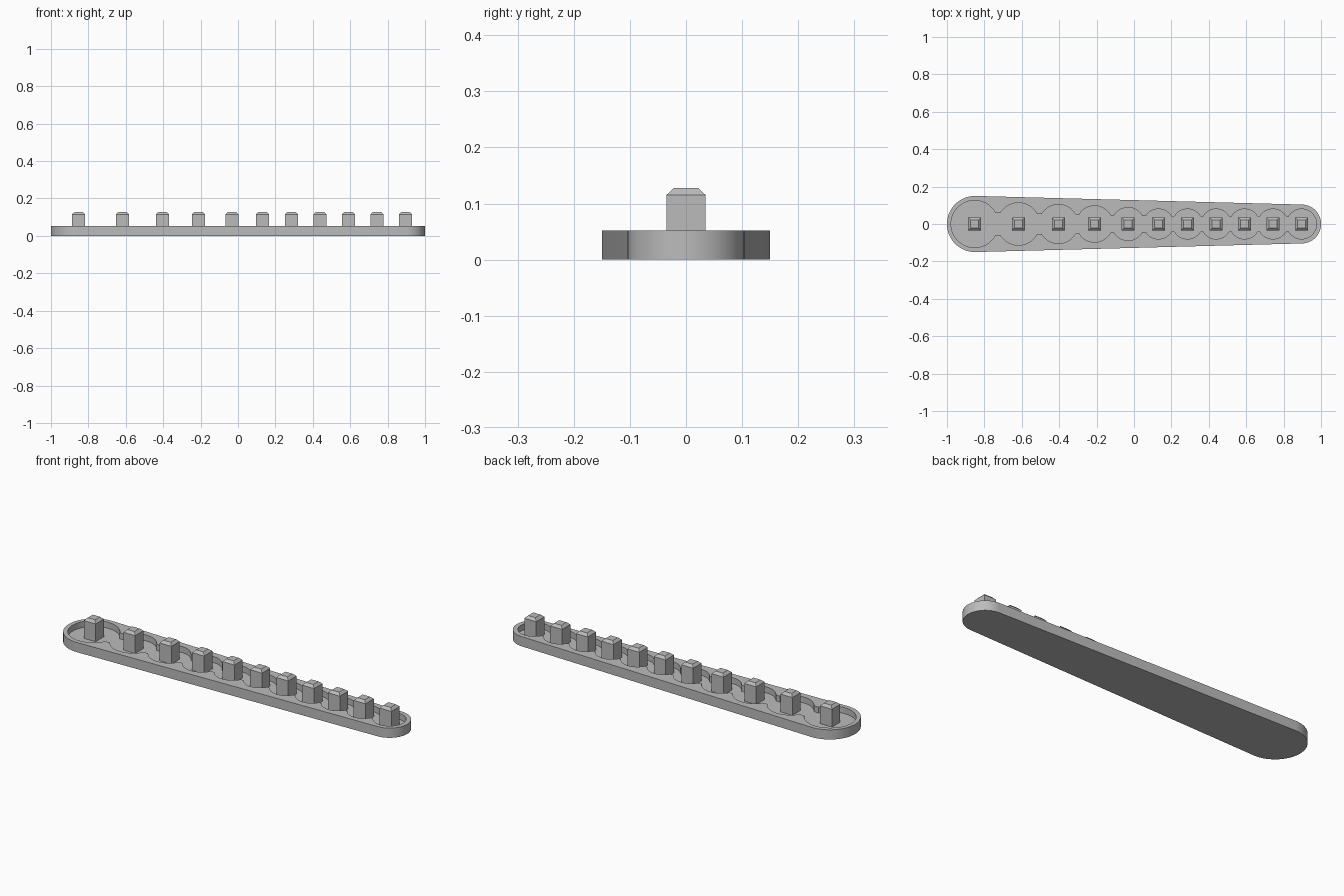
import bpy, bmesh
from math import sin, cos, asin, acos, pi

cube = bpy.data.objects.get("Cube")
if cube:
    bpy.data.objects.remove(cube, do_unlink=True)

BASE_TOP, FLOOR = 0.052, 0.02
PEG_SHOULDER, PEG_TOP, PEG_HALF, PEG_TIP = 0.115, 0.128, 0.035, 0.0215
peg_x = [-0.852, -0.618, -0.404, -0.211, -0.032, 0.131, 0.286, 0.439, 0.591, 0.743, 0.896]
pocket_r = [0.126, 0.113, 0.104, 0.097, 0.088, 0.08, 0.08, 0.08, 0.08, 0.08, 0.08]

grey = bpy.data.materials.new("plain grey")
grey.use_nodes = True
colour = (0.5, 0.5, 0.5, 1)
grey.diffuse_color = colour
grey.node_tree.nodes["Principled BSDF"].inputs["Base Color"].default_value = colour


def make_object(name, bm):
    bmesh.ops.recalc_face_normals(bm, faces=bm.faces)
    mesh = bpy.data.meshes.new(name)
    bm.to_mesh(mesh)
    bm.free()
    mesh.materials.append(grey)
    obj = bpy.data.objects.new(name, mesh)
    bpy.context.collection.objects.link(obj)
    return obj


def prism(name, outline, z0, z1):
    bm = bmesh.new()
    face = bm.faces.new([bm.verts.new((x, y, z0)) for x, y in outline])
    new = bmesh.ops.extrude_face_region(bm, geom=[face])["geom"]
    for v in new:
        if isinstance(v, bmesh.types.BMVert):
            v.co.z = z1
    return make_object(name, bm)


def arc(cx, r, a0, a1, steps):
    angles = [a0 + (a1 - a0) * i / steps for i in range(steps + 1)]
    return [(cx + r * cos(a), r * sin(a)) for a in angles]


# Tapered tray: two round ends joined by their tangents
big, small = 0.15, 0.104
left, right = -1 + big, 1 - small
tangent = acos((small - big) / (right - left))
tangent = pi - tangent
outline = arc(right, small, -tangent, tangent, 40) + arc(left, big, tangent, 2 * pi - tangent, 40)
outline = [(x, y) for x, y in outline]
tray = prism("tray", outline, 0, BASE_TOP)

# Pocket outline: circles linked by narrow flat-sided channels
upper = []
last = len(peg_x) - 1
for i, (x, r) in enumerate(zip(peg_x, pocket_r)):
    start, end = pi, 0
    if i > 0:
        start = pi - asin((pocket_r[i - 1] + r) / 4 / r)
    if i < last:
        end = asin((r + pocket_r[i + 1]) / 4 / r)
    upper += arc(x, r, start, end, 24)
lower = [(x, -y) for x, y in reversed(upper[1:-1])]
cutter = prism("pocket_cutter", upper + lower, FLOOR, BASE_TOP + 0.05)
cutter.hide_render = True
cutter.hide_set(True)

cut = tray.modifiers.new("pockets", "BOOLEAN")
cut.operation = "DIFFERENCE"
cut.solver = "EXACT"
cut.object = cutter

# Apply the cut and drop the helper
bpy.context.view_layer.objects.active = tray
tray.select_set(True)
bpy.ops.object.modifier_apply(modifier=cut.name)
bpy.data.objects.remove(cutter, do_unlink=True)
bpy.ops.object.shade_smooth_by_angle(angle=0.5)

# Square pegs with chamfered tips
for i, x in enumerate(peg_x):
    bm = bmesh.new()
    rings = []
    for half, z in ((PEG_HALF, FLOOR - 0.005), (PEG_HALF, PEG_SHOULDER), (PEG_TIP, PEG_TOP)):
        corners = ((-half, -half), (half, -half), (half, half), (-half, half))
        rings.append([bm.verts.new((x + cx, cy, z)) for cx, cy in corners])
    bm.faces.new(rings[0])
    bm.faces.new(rings[-1])
    for low, high in zip(rings, rings[1:]):
        for k in range(4):
            n = (k + 1) % 4
            bm.faces.new((low[k], low[n], high[n], high[k]))
    make_object(f"peg_{i + 1}", bm)
